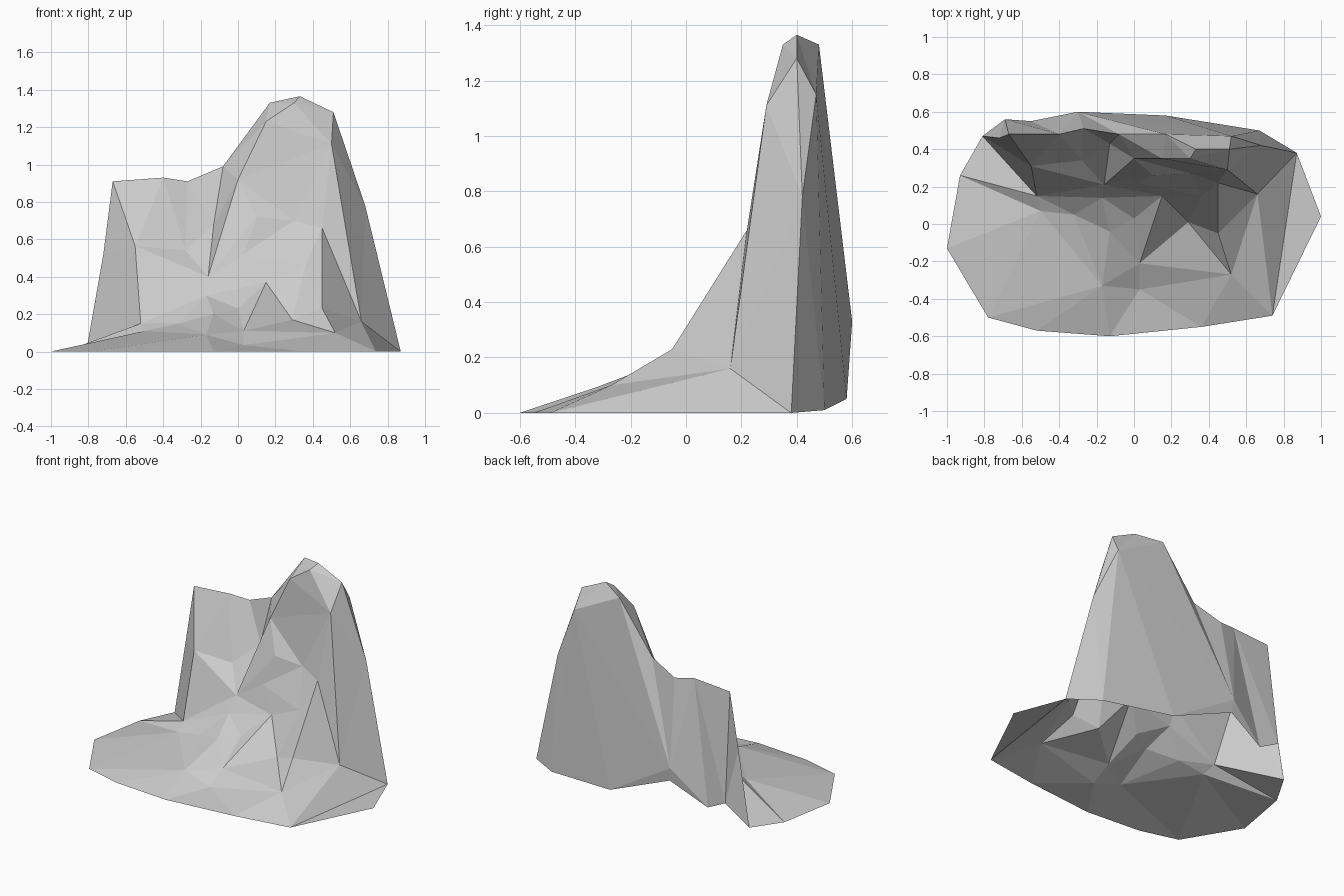
import bpy
import bmesh
from mathutils import Vector
from mathutils.geometry import delaunay_2d_cdt

cube = bpy.data.objects.get("Cube")
if cube:
    bpy.data.objects.remove(cube, do_unlink=True)

# One stone colour
stone = bpy.data.materials.new("grey_stone")
stone.use_nodes = True
stone_colour = (0.6, 0.6, 0.6, 1)
stone.diffuse_color = stone_colour
stone.node_tree.nodes["Principled BSDF"].inputs["Base Color"].default_value = stone_colour


def faceted_sheet(name, outline, creases, project, facing):
    """Fill an outline with flat triangles that follow the crease lines.

    project flattens a point to two dimensions for the triangulation,
    facing is the direction the outside of the sheet looks towards.
    """
    points = []

    def index_of(point):
        if point not in points:
            points.append(point)
        return points.index(point)

    border = [index_of(point) for point in outline]
    edges = []
    for crease in creases:
        line = [index_of(point) for point in crease]
        edges += list(zip(line, line[1:]))

    flat = [Vector(project(Vector(point))) for point in points]
    result = delaunay_2d_cdt(flat, edges, [border], 1, 1e-5)
    triangles, origins = result[2], result[3]

    bm = bmesh.new()
    corners = [bm.verts.new(points[source[0]]) for source in origins if source]
    for triangle in triangles:
        face = bm.faces.new([corners[i] for i in triangle])
        face.normal_update()
    # Turn the whole sheet outward
    if sum(face.normal.dot(facing) for face in bm.faces) < 0:
        bmesh.ops.reverse_faces(bm, faces=bm.faces[:])

    mesh = bpy.data.meshes.new(name)
    bm.to_mesh(mesh)
    bm.free()
    mesh.materials.append(stone)
    sheet = bpy.data.objects.new(name, mesh)
    bpy.context.collection.objects.link(sheet)
    return sheet


# Ground line around the front, from the left end to the right end
ground_rim = [(-.93, .26, 0), (-1, -.13, 0), (-.78, -.5, 0), (-.52, -.57, 0),
              (-.13, -.6, 0), (.36, -.55, 0), (.74, -.49, 0), (1, .04, 0),
              (.87, .38, 0)]

# Skyline from the right shoulder over the peak to the low shoulder
shoulder = (.68, .42, .78)
peak = [(.51, .4, 1.28), (.33, .4, 1.365), (.17, .48, 1.33)]
saddle = [(-.08, .48, .99), (-.27, .51, .91), (-.4, .48, .93)]
low_top = (-.67, .48, .91)
low_side = (-.72, .46, .52)
low_foot = (-.81, .47, .01)
skyline = [shoulder] + peak + saddle + [low_top]

# Ledge under the low shoulder, with a gully climbing to the peak
ledge = [(-.55, .31, .565), (-.16, .21, .4)]
gully = [(-.13, .43, .68)]
peak_lip = [(0, .35, .92), (.15, .35, 1.23), (.3, .35, 1.33)]
hollow = (-.28, .34, .54)

# Bulges on the main face
bulge = [(.03, .22, .52), (.1, .26, .72), (.3, .27, .7), (.36, .15, .46)]

# Zigzag spur with its foot, in the middle of the slope
spur = [(-.52, .15, .15), (-.17, .14, .3), (0, .03, .23), (.03, -.21, .11),
        (.15, .15, .37), (.29, .01, .17)]
spur_foot = [(-.5, .07, .11), (-.32, .05, .15), (-.13, -.04, .2)]
apron = [(-.17, -.33, .09), (.03, -.35, .035)]

# Buttress and side edge on the right
buttress = [(.45, .22, .66), (.45, -.05, .23), (.52, -.27, .1)]
side_edge = [(.5, .29, 1.11), (.66, .16, .16)]

# Front slope
faceted_sheet(
    "front_slope",
    ground_rim + skyline + [low_side, low_foot],
    [
        [low_top] + ledge,
        [ledge[1]] + gully + saddle[:1],
        [ledge[1]] + peak_lip + [peak[1]],
        [ledge[0], hollow, ledge[1]],
        [saddle[1], hollow],
        bulge,
        [bulge[0], ledge[1]],
        spur,
        [spur[0]] + spur_foot + [spur[3]],
        [ground_rim[2]] + apron + [ground_rim[4]],
        [apron[1], buttress[2], ground_rim[6]],
        [apron[0], spur_foot[2]],
        [side_edge[0]] + buttress,
        [peak[0]] + side_edge + [ground_rim[8], ground_rim[6], side_edge[1]],
        [buttress[0], side_edge[1], buttress[2]],
    ],
    lambda p: (p.x, p.y + p.z),
    Vector((0, -1, 1)),
)

# Back wall, open underneath
wall_corner = (.52, .47, 1.15)
wall_fold = (-.3, .6, .33)
wall_foot = [(.67, .5, .01), (.17, .58, .05), (-.29, .59, .24),
             (-.55, .55, .11), (-.69, .56, .18)]
faceted_sheet(
    "back_wall",
    [ground_rim[8]] + skyline + [low_side, low_foot] + wall_foot[::-1],
    [
        [peak[2], wall_corner, shoulder],
        [saddle[0], wall_fold, wall_foot[2]],
        [peak[2], wall_fold],
        [wall_corner, wall_foot[0]],
        [low_top, wall_foot[4]],
        [saddle[2], wall_foot[3]],
    ],
    lambda p: (p.x, p.z),
    Vector((0, 1, 0)),
)
